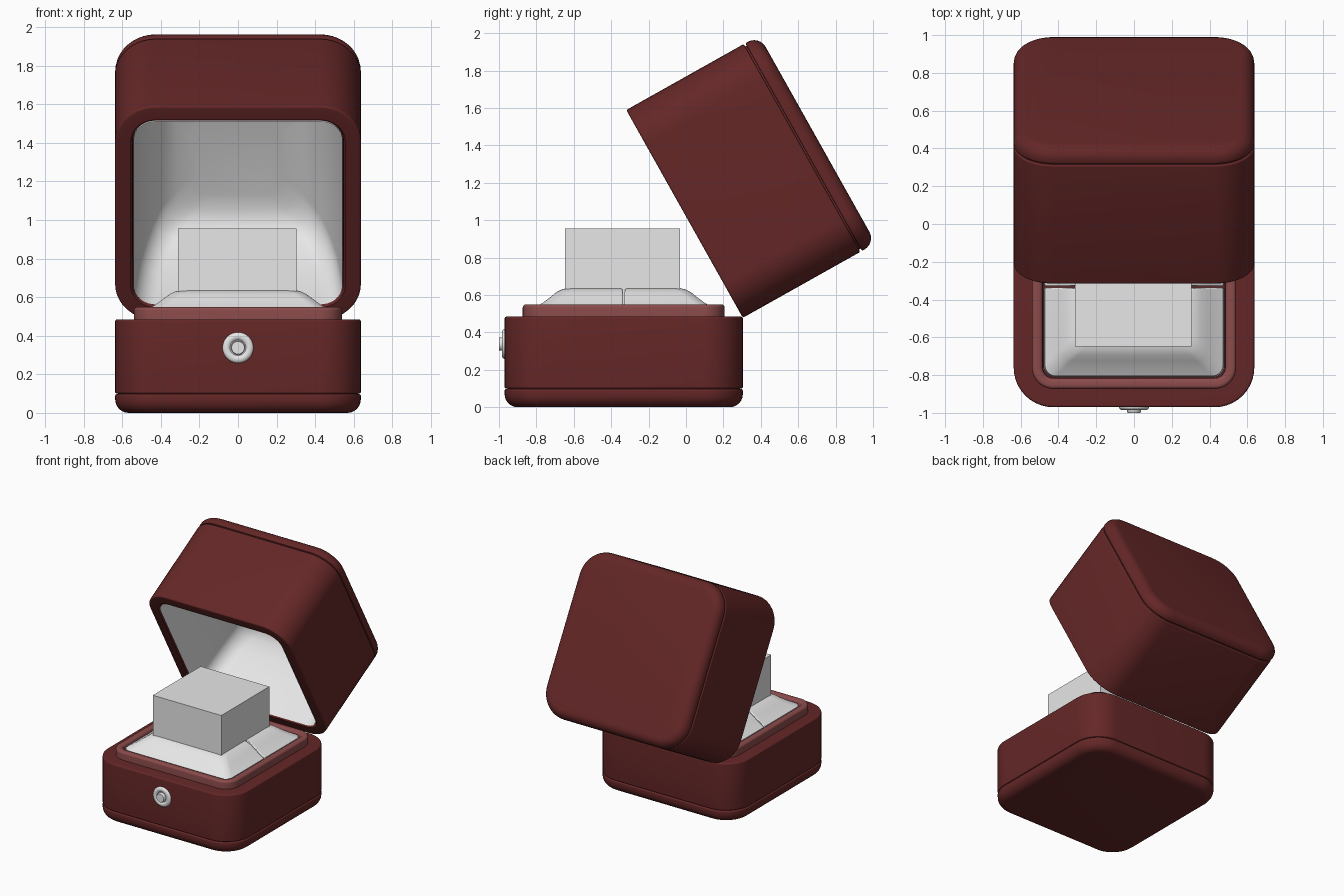
import bpy, bmesh, math
from mathutils import Matrix

if "Cube" in bpy.data.objects:
    bpy.data.objects.remove(bpy.data.objects["Cube"], do_unlink=True)


def material(name, r, g, b):
    m = bpy.data.materials.new(name)
    m.use_nodes = True
    m.diffuse_color = (r, g, b, 1)
    m.node_tree.nodes["Principled BSDF"].inputs["Base Color"].default_value = (r, g, b, 1)
    return m


LEATHER = material("dark red leather", 0.13, 0.02, 0.02)
TRIM = material("rose trim", 0.26, 0.07, 0.07)
SATIN = material("white satin", 0.88, 0.88, 0.88)
GREY = material("light grey", 0.8, 0.8, 0.8)


def finish(bm, name, mat, smooth=True, matrix=None):
    mesh = bpy.data.meshes.new(name)
    bm.to_mesh(mesh)
    bm.free()
    mesh.materials.append(mat)
    ob = bpy.data.objects.new(name, mesh)
    bpy.context.collection.objects.link(ob)
    if matrix:
        ob.matrix_world = matrix
    if smooth:
        bpy.ops.object.select_all(action="DESELECT")
        ob.select_set(True)
        bpy.context.view_layer.objects.active = ob
        bpy.ops.object.shade_smooth_by_angle(angle=math.radians(40))
    return ob


def ring(hx, y0, y1, rf, rb, n=10):
    """Rounded rectangle, counter-clockwise, with front and back corner radii."""
    pts = []
    corners = ((hx - rf, y0 + rf, rf, -90), (hx - rb, y1 - rb, rb, 0),
               (rb - hx, y1 - rb, rb, 90), (rf - hx, y0 + rf, rf, 180))
    for cx, cy, r, start in corners:
        for i in range(n + 1):
            a = math.radians(start + 90 * i / n)
            pts.append((cx + r * math.cos(a), cy + r * math.sin(a)))
    return pts


def loft(name, levels, mat, caps=(True, True), matrix=None):
    """Skin rounded rectangles given as (z, hx, y0, y1, rf, rb)."""
    bm = bmesh.new()
    rings = [[bm.verts.new((x, y, z)) for x, y in ring(*rest)] for z, *rest in levels]
    for a, b in zip(rings, rings[1:]):
        for i in range(len(a)):
            j = (i + 1) % len(a)
            bm.faces.new((a[i], a[j], b[j], b[i]))
    if caps[0]:
        bm.faces.new(rings[0][::-1])
    if caps[1]:
        bm.faces.new(rings[-1])
    return finish(bm, name, mat, matrix=matrix)


HALF, CORNER = 0.637, 0.21
MID = -0.333


def inset(z, d, r=None, mid=MID):
    """Level of the box outline moved in by d."""
    h = HALF - d
    r = max(CORNER - d, 0.03) if r is None else r
    return (z, h, mid - h, mid + h, r, r)


def round_edge(z, radius, start, end, mid=MID, d=0, steps=6):
    """Quarter-round between two angles, measured from the side upward."""
    out = []
    for i in range(steps + 1):
        a = math.radians(start + (end - start) * i / steps)
        out.append(inset(z + radius * math.sin(a), d + radius * (1 - math.cos(a)), mid=mid))
    return out


# Base with rounded foot and a thin groove
loft("base_foot", round_edge(0.07, 0.07, -90, 0) + round_edge(0.087, 0.01, 0, 90), LEATHER)
loft("base_groove", [inset(0.09, 0.015), inset(0.11, 0.015)], LEATHER)
loft("base_body", round_edge(0.109, 0.008, -90, 0) + round_edge(0.473, 0.012, 0, 90), LEATHER)

# Raised lip around the cushion
loft("inner_lip", [inset(0.47, 0.097, 0.12)] + round_edge(0.532, 0.018, 0, 90, d=0.097)
     + [inset(0.55, 0.135), inset(0.545, 0.147), inset(0.535, 0.153), inset(0.48, 0.155)],
     TRIM, caps=(False, False))

# Split cushion: two halves mirrored about the slot
PILLOW = ((0.48, 0.478, 0.478, 0.004, 0.06), (0.535, 0.472, 0.472, 0.004, 0.06),
          (0.56, 0.43, 0.43, 0.004, 0.06), (0.59, 0.39, 0.39, 0.004, 0.06),
          (0.615, 0.355, 0.36, 0.005, 0.06), (0.63, 0.325, 0.33, 0.008, 0.06),
          (0.638, 0.29, 0.295, 0.016, 0.05), (0.64, 0.25, 0.25, 0.03, 0.04))
loft("cushion_front", [(z, hx, MID - h, MID - s, r, 0.01) for z, hx, h, s, r in PILLOW], SATIN)
loft("cushion_back", [(z, hx, MID + s, MID + h, 0.01, r) for z, hx, h, s, r in PILLOW], SATIN)

# Block resting in the cushion
bm = bmesh.new()
bmesh.ops.create_cube(bm, size=1, matrix=Matrix.Translation((-0.004, -0.34, 0.6475))
                      @ Matrix.Diagonal((0.615, 0.615, 0.615, 1)))
finish(bm, "display_block", GREY, smooth=False)

# Lid, modelled closed with the hinge at its origin, then swung open
SWING = Matrix.Translation((0, 0.304, 0.478)) @ Matrix.Rotation(math.radians(-60.7), 4, "X")
LM = -HALF
loft("lid_shell", [inset(0.3, 0.092, mid=LM), inset(0.012, 0.09, mid=LM), inset(0, 0.08, mid=LM)]
     + round_edge(0.012, 0.012, -90, 0, mid=LM) + round_edge(0.712, 0.008, 0, 90, mid=LM),
     LEATHER, caps=(False, True), matrix=SWING)
loft("lid_groove", [inset(0.71, 0.015, mid=LM), inset(0.74, 0.015, mid=LM)], LEATHER, matrix=SWING)
loft("lid_cap", round_edge(0.738, 0.008, -90, 0, mid=LM) + round_edge(0.745, 0.07, 0, 90, mid=LM),
     LEATHER, matrix=SWING)

# Padded lining inside the lid
LINING = ((0.62, 0.4), (0.61, 0.32), (0.58, 0.25), (0.52, 0.2), (0.42, 0.16),
          (0.28, 0.125), (0.12, 0.105), (0.006, 0.094))
loft("lid_lining", [inset(z, d, 0.115, mid=LM) for z, d in LINING], SATIN,
     caps=(True, False), matrix=SWING)


def lathe(name, profile, mat, n=40):
    """Turn (radius, forward) pairs about the clasp axis on the front wall."""
    bm = bmesh.new()
    rings = [[bm.verts.new((r * math.cos(math.tau * i / n), MID - HALF - out,
                            0.338 + r * math.sin(math.tau * i / n))) for i in range(n)]
             for r, out in profile]
    for a, b in zip(rings, rings[1:]):
        for i in range(n):
            j = (i + 1) % n
            bm.faces.new((a[i], a[j], b[j], b[i]))
    bm.faces.new(rings[-1])
    bmesh.ops.recalc_face_normals(bm, faces=bm.faces)
    return finish(bm, name, mat)


# Clasp: rounded collar with a push button
lathe("clasp_collar", [(0.08, -0.01), (0.08, 0.002), (0.076, 0.009), (0.067, 0.014),
                       (0.057, 0.015), (0.047, 0.012), (0.041, 0.006)], SATIN)
lathe("clasp_button", [(0.036, -0.01), (0.036, 0.026), (0.033, 0.03)], GREY)
